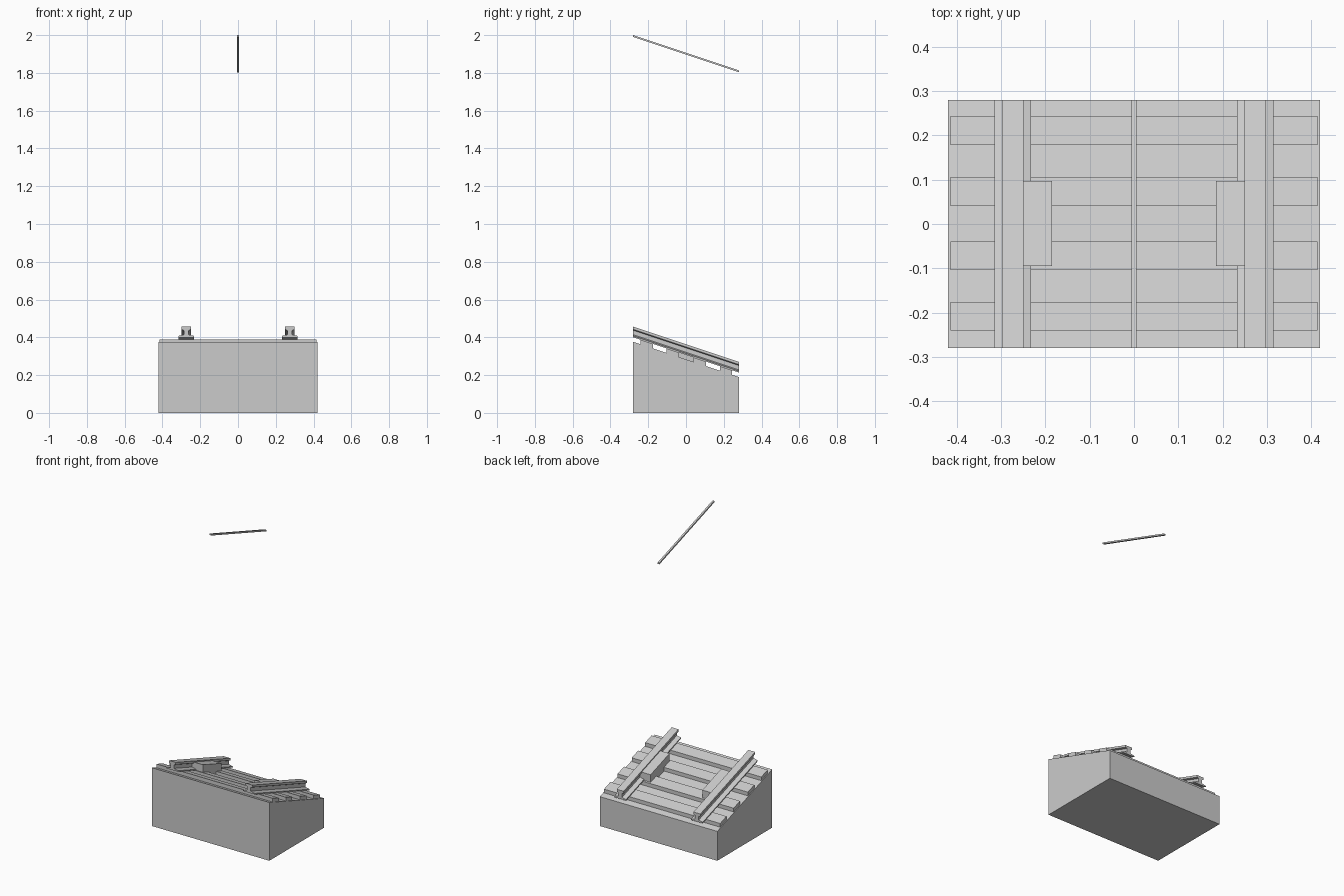
import bpy

if "Cube" in bpy.data.objects:
    bpy.data.objects.remove(bpy.data.objects["Cube"])

SLOPE = -1 / 3      # whole track falls towards +y
GROUND = 0.283      # ground height at y = 0
HALF = 0.28         # half length along the track


def extrude_profile(name, profile, y0, y1, z0=GROUND):
    """Extrude an (x, z) profile from y0 to y1, following the slope (vertical end cuts)."""
    n = len(profile)
    verts = [(x, y, z0 + z + SLOPE * y) for y in (y0, y1) for x, z in profile]
    faces = [list(range(n)), list(range(2 * n - 1, n - 1, -1))]
    faces += [[(i + 1) % n, i, i + n, (i + 1) % n + n] for i in range(n)]
    mesh = bpy.data.meshes.new(name)
    mesh.from_pydata(verts, [], faces)
    mesh.update()
    obj = bpy.data.objects.new(name, mesh)
    bpy.context.collection.objects.link(obj)
    return obj


def rect(x0, x1, z0, z1):
    return [(x0, z0), (x1, z0), (x1, z1), (x0, z1)]


# Sloping ground block, with a flat underside
ground = extrude_profile("ground_block", rect(-0.42, 0.42, -1, 0), -HALF, HALF)
for v in ground.data.vertices:
    if v.co.z < 0:
        v.co.z = 0

# Sleepers
for i, y in enumerate((-0.2085, -0.0715, 0.0735, 0.2115)):
    extrude_profile(f"sleeper_{i + 1}", rect(-0.415, 0.415, 0, 0.024), y - 0.0325, y + 0.0325)

# Rails: one half section (offset from centre, height), reflected into an I shape
half = [(0.0415, 0.024), (0.0415, 0.031), (0.013, 0.038),
        (0.013, 0.061), (0.0245, 0.066), (0.0245, 0.08)]
section = half + [(-x, z) for x, z in reversed(half)]
for side, sx in (("left", -1), ("right", 1)):
    cx = sx * 0.274
    extrude_profile(f"{side}_rail", [(cx + x, z) for x, z in section], -HALF, HALF)
    # Block against the inner face of the rail
    x0, x1 = sorted((sx * 0.185, sx * 0.261))
    extrude_profile(f"{side}_rail_block", rect(x0, x1, 0, 0.073), -0.095, 0.097)

# Overhead wire
extrude_profile("overhead_wire", rect(-0.006, 0.006, -0.01, 0), -HALF, HALF, 2 + SLOPE * HALF)
